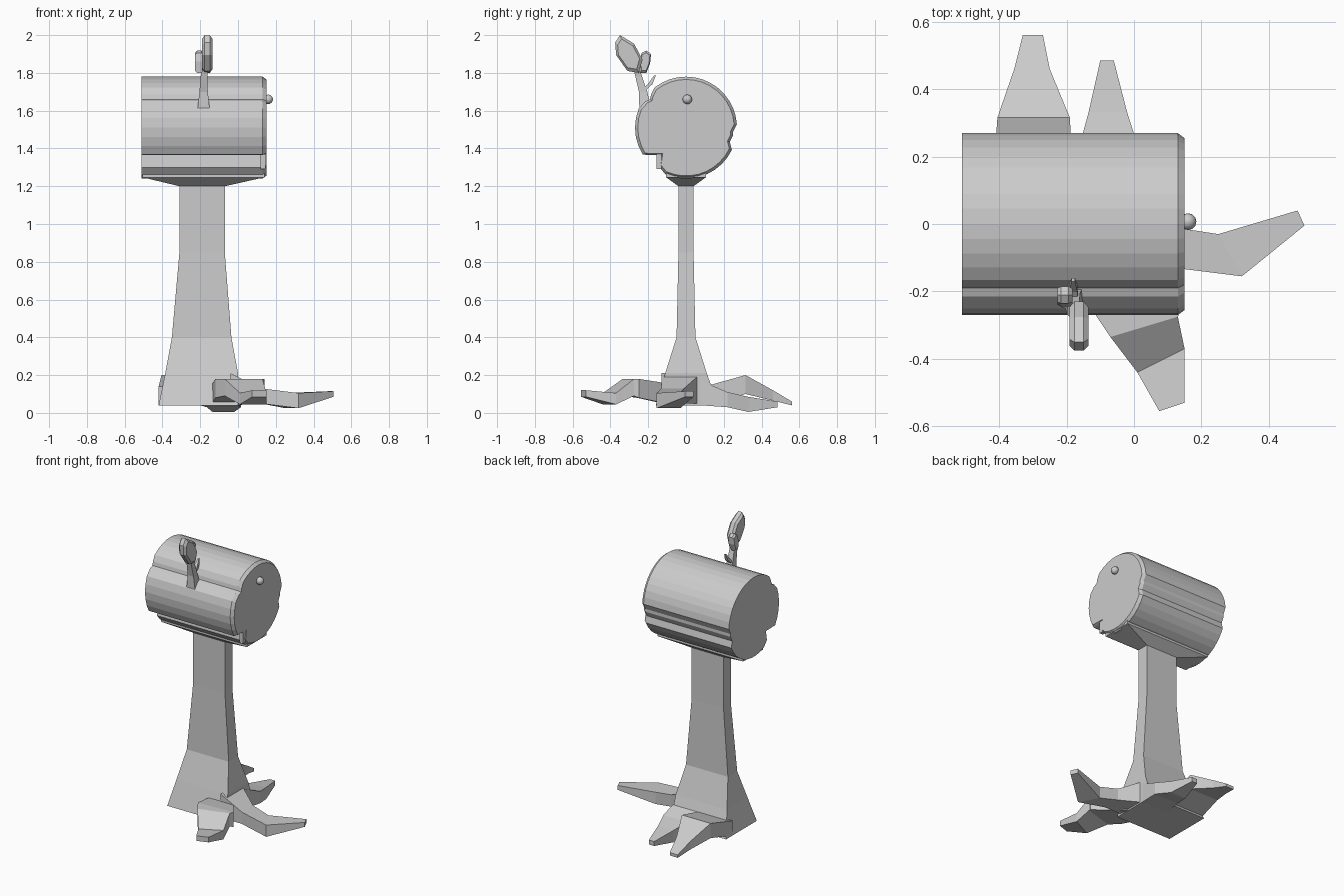
import bpy, bmesh, math
from mathutils import Vector


def loft(name, rings):
    """Skin a list of equal-length point rings and cap both ends."""
    bm = bmesh.new()
    vs = [[bm.verts.new(p) for p in r] for r in rings]
    n = len(vs[0])
    for a, b in zip(vs, vs[1:]):
        for i in range(n):
            j = (i + 1) % n
            bm.faces.new((a[i], a[j], b[j], b[i]))
    bm.faces.new(vs[0][::-1])
    bm.faces.new(vs[-1])
    bmesh.ops.recalc_face_normals(bm, faces=bm.faces)
    me = bpy.data.meshes.new(name)
    bm.to_mesh(me)
    bm.free()
    ob = bpy.data.objects.new(name, me)
    bpy.context.collection.objects.link(ob)
    return ob


def rect(x0, x1, y0, y1, z):
    return [(x0, y0, z), (x1, y0, z), (x1, y1, z), (x0, y1, z)]


def root(name, sections):
    """Each section: two edge points (x, y), bottom z, top z."""
    loft(name, [[(ax, ay, lo), (bx, by, lo), (bx, by, hi), (ax, ay, hi)]
                for ax, ay, bx, by, lo, hi in sections])


def leaf(name, outline, x_of_z, thick):
    """Flat leaf from a (y, z) outline, leaning in x, with a narrower rim each side."""
    c = sum((Vector(p) for p in outline), Vector((0, 0))) / len(outline)
    rings = []
    for dx, s in ((-thick / 2, 0.8), (-thick / 4, 1), (thick / 4, 1), (thick / 2, 0.8)):
        pts = [c + (Vector(p) - c) * s for p in outline]
        rings.append([(x_of_z(p.y) + dx, p.x, p.y) for p in pts])
    loft(name, rings)


# Log barrel: round profile with bark ledges and a stepped notch
R, CZ = 0.27, 1.51
def arc(a0, a1, n):
    return [(R * math.cos(math.radians(a0 + (a1 - a0) * i / n)),
             CZ + R * math.sin(math.radians(a0 + (a1 - a0) * i / n))) for i in range(n + 1)]

profile = (arc(4, 128, 13) + [(-0.185, 1.685), (-0.19, 1.66), (-0.215, 1.65)]
           + arc(158, 212, 5) + [(-0.13, 1.365), (-0.14, 1.30)]
           + arc(246, 334, 9) + [(0.232, 1.435), (0.25, 1.47), (0.25, 1.49)])
loft("log_barrel", [[(x, y * s, CZ + (z - CZ) * s) for y, z in profile]
                    for x, s in ((-0.51, 1), (0.13, 1), (0.15, 0.945))])

# Door latch tab and knob
loft("door_tab", [rect(0.12, 0.146, -0.155, -0.13, z) for z in (1.29, 1.37)])
bpy.ops.mesh.primitive_uv_sphere_add(segments=12, ring_count=8, radius=0.025,
                                     location=(0.16, 0.007, 1.66))
bpy.context.object.name = "door_knob"
bpy.ops.object.shade_smooth_by_angle()

# Support bracket and flared trunk
loft("bracket", [rect(-0.31, -0.07, -0.04, 0.04, 1.20),
                 rect(-0.505, 0.14, -0.105, 0.105, 1.247),
                 rect(-0.505, 0.14, -0.105, 0.105, 1.28)])
loft("trunk", [rect(-0.42, 0.0, -0.16, 0.17, 0.04),
               rect(-0.385, 0.0, -0.11, 0.11, 0.21),
               rect(-0.35, -0.035, -0.05, 0.05, 0.40),
               rect(-0.31, -0.07, -0.04, 0.04, 0.85),
               rect(-0.31, -0.07, -0.04, 0.04, 1.20)])

# Roots
root("right_root", [(-0.04, 0.08, -0.04, -0.13, 0.05, 0.21),
                    (0.12, -0.01, 0.12, -0.13, 0.05, 0.13),
                    (0.25, -0.03, 0.32, -0.155, 0.025, 0.105),
                    (0.485, 0.04, 0.505, -0.005, 0.085, 0.115)])
root("front_root", [(-0.14, -0.08, 0.01, -0.06, 0.04, 0.15),
                    (-0.12, -0.26, 0.14, -0.25, 0.08, 0.18),
                    (-0.07, -0.335, 0.13, -0.275, 0.09, 0.18),
                    (0.01, -0.44, 0.15, -0.37, 0.045, 0.105),
                    (0.075, -0.555, 0.15, -0.53, 0.085, 0.12)])
root("back_left_root", [(-0.42, 0.10, -0.18, 0.10, 0.04, 0.14),
                        (-0.405, 0.315, -0.19, 0.315, 0.10, 0.20),
                        (-0.355, 0.46, -0.25, 0.46, 0.065, 0.12),
                        (-0.33, 0.56, -0.27, 0.56, 0.04, 0.06)])
root("back_right_root", [(-0.20, 0.08, 0.0, 0.08, 0.04, 0.17),
                         (-0.165, 0.22, 0.015, 0.22, 0.03, 0.11),
                         (-0.135, 0.33, -0.02, 0.33, 0.005, 0.085),
                         (-0.10, 0.485, -0.06, 0.485, 0.03, 0.06)])

# Sprout stem and twig: square sections (x, y, z, half width)
def stem(name, sections):
    loft(name, [rect(x - w, x + w, y - w, y + w, z) for x, y, z, w in sections])

stem("sprout_stem", [(-0.182, -0.215, 1.61, 0.032), (-0.182, -0.227, 1.70, 0.022),
                     (-0.18, -0.25, 1.78, 0.018), (-0.172, -0.265, 1.83, 0.014)])
stem("sprout_twig", [(-0.18, -0.225, 1.71, 0.014), (-0.18, -0.19, 1.74, 0.012),
                     (-0.18, -0.165, 1.785, 0.005)])

# Leaves
leaf("large_leaf", [(-0.35, 2.0), (-0.275, 1.955), (-0.23, 1.87), (-0.25, 1.80),
                    (-0.31, 1.81), (-0.37, 1.895), (-0.375, 1.96)],
     lambda z: -0.163, 0.055)
leaf("small_leaf", [(-0.21, 1.918), (-0.185, 1.90), (-0.19, 1.85), (-0.21, 1.80),
                    (-0.24, 1.80), (-0.245, 1.86), (-0.235, 1.905)],
     lambda z: -0.205, 0.045)
